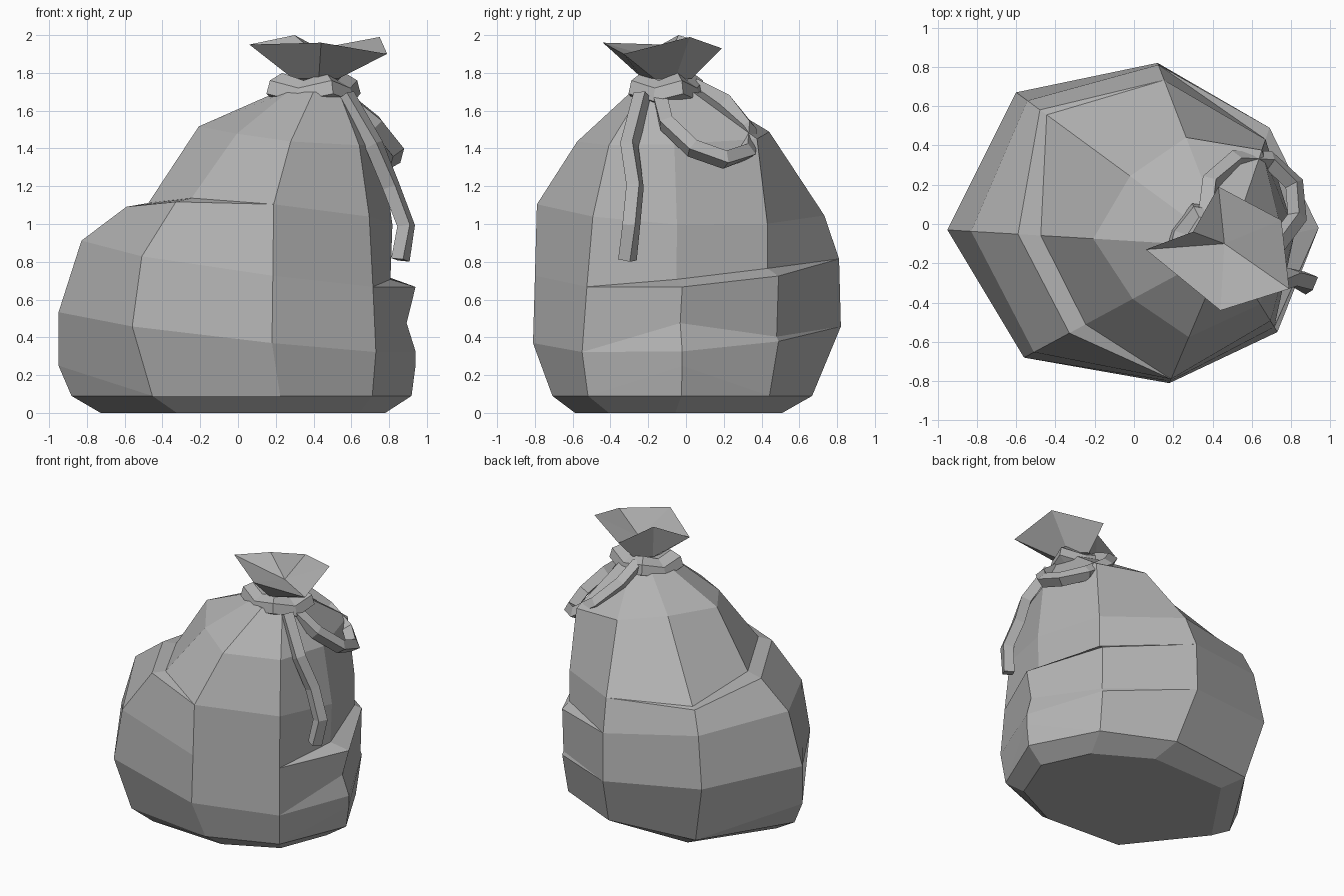
import bpy
import bmesh
import math
from mathutils import Vector

cube = bpy.data.objects.get("Cube")
if cube:
    bpy.data.objects.remove(cube, do_unlink=True)

grey = bpy.data.materials.new("bag grey")
grey.use_nodes = True
colour = (0.45, 0.45, 0.45, 1)
grey.diffuse_color = colour
grey.node_tree.nodes["Principled BSDF"].inputs["Base Color"].default_value = colour

neck_centre = Vector((.4, -.1, 0))


def polar(angle, radius, height=0):
    return Vector((radius * math.cos(angle), radius * math.sin(angle), height))


def add_mesh(name, bm):
    """Clean up a bmesh and link it as a flat shaded object."""
    bmesh.ops.remove_doubles(bm, verts=bm.verts[:], dist=0.001)
    bmesh.ops.recalc_face_normals(bm, faces=bm.faces[:])
    mesh = bpy.data.meshes.new(name)
    bm.to_mesh(mesh)
    bm.free()
    mesh.materials.append(grey)
    obj = bpy.data.objects.new(name, mesh)
    bpy.context.collection.objects.link(obj)


def loft(bm, rings):
    """Bridge matching rings of points with quads; return the vertex rings."""
    rows = [[bm.verts.new(p) for p in ring] for ring in rings]
    for low, high in zip(rows, rows[1:]):
        for i in range(len(low)):
            j = (i + 1) % len(low)
            bm.faces.new((low[i], low[j], high[j], high[i]))
    return rows


def add_loft(name, rings):
    """A lofted solid with both ends capped."""
    bm = bmesh.new()
    rows = loft(bm, rings)
    bm.faces.new(rows[0])
    bm.faces.new(rows[-1])
    add_mesh(name, bm)


def seam(index, x, y, pinch, crease, tuck, upper):
    """One vertical seam of the sack, from the ground up to the neck.
    The rings rise towards -x; pinch and tuck are the depths of the two folds."""
    shoulder = (.23 - .18 * abs(x), .09)
    belly = .43 - .11 * x + .05 * y
    lip = .79 - .13 * x + .05 * y
    ridge = 1.09 - .1 * max(x, 0) - .04 * y
    flat_lip = (.11 * abs(x), lip)
    profile = [
        (.32 + .14 * x + .1 * (1 - abs(x)), 0),
        shoulder,
        (0, .25) if abs(x) > .9 else shoulder,
        (0, belly),
        (pinch * .45, belly + pinch * .5),
        (0, lip) if pinch else flat_lip,
        (.08 + pinch, lip + .04) if pinch else flat_lip,
        (crease, ridge),
        (crease + tuck, ridge + tuck * .2),
        (upper, 1.47 - .05 * x + .03 * y),
        (1, 1.7),
    ]
    outer = Vector((x, y, 0))
    neck = neck_centre + polar(math.tau * index / 8, .19)
    return [outer.lerp(neck, inset) + Vector((0, 0, z)) for inset, z in profile]


# Sack: eight seams anticlockwise from +x, as (x, y, pinch, crease, tuck, upper)
seams = [
    (.94, -.02, .3, .35, 0, .52),
    (.69, .49, .05, .13, 0, .25),
    (.12, .82, 0, .12, 0, .52),
    (-.6, .67, 0, .14, .04, .67),
    (-.95, -.03, 0, .31, .1, .64),
    (-.56, -.68, 0, .28, .1, .67),
    (.18, -.81, 0, .04, 0, .45),
    (.73, -.55, 0, .18, 0, .45),
]
add_loft("sack", list(zip(*[seam(i, *values) for i, values in enumerate(seams)])))


# Gathered collar: an uneven octagonal band around the neck, flattened front to back
def collar_ring(radius, height):
    ring = []
    for i in range(8):
        wave = .02 * (-1) ** i
        point = polar(math.tau * (i + .5) / 8, radius + wave, height + wave)
        point.y *= .82
        ring.append(neck_centre + point)
    return ring


add_loft("collar", [collar_ring(.19, 1.64), collar_ring(.25, 1.67),
                    collar_ring(.23, 1.74), collar_ring(.16, 1.78)])

# Flared top: ragged rim rising from the neck, hollow in the middle
rim = [Vector(p) for p in ((.06, -.13, 1.95), (.44, -.44, 1.96), (.79, -.33, 1.9),
                           (.75, .02, 1.99), (.43, .19, 1.93), (.3, -.04, 2))]
throat = neck_centre + Vector((.02, 0, 1.77))
base = [throat + (p - throat).to_2d().normalized().to_3d() * .13 for p in rim]
bm = bmesh.new()
foot, edge = loft(bm, [base, rim])
bm.faces.new(foot)
hollow = bm.verts.new(throat + Vector((.04, 0, .09)))
for v, following in zip(edge, edge[1:] + edge[:1]):
    bm.faces.new((v, following, hollow))
add_mesh("flared_top", bm)


# Drawstrings: square cords swept along a path
def add_cord(name, points, half=.036):
    rings = []
    for i, p in enumerate(points):
        ahead = points[min(i + 1, len(points) - 1)]
        behind = points[max(i - 1, 0)]
        along = (ahead - behind).normalized()
        outward = (p - neck_centre).to_2d().to_3d()
        outward.z = .25
        side = along.cross(outward).normalized() * half
        up = side.cross(along).normalized() * half
        rings.append([p + side + up, p - side + up, p - side - up, p + side - up])
    add_loft(name, rings)


add_cord("hanging_string", [Vector(p) for p in (
    (.57, -.23, 1.68), (.72, -.3, 1.42), (.81, -.27, 1.2), (.89, -.29, .99), (.86, -.31, .81))])

# The loop is a circle seen from above that droops towards the back left
loop = []
for step in range(8):
    angle = math.radians(-100 + 42 * step)
    droop = math.cos(angle - math.radians(30))
    loop.append(Vector((.6, .1, 0)) + polar(angle, .24, 1.54 - .2 * droop))
add_cord("looped_string", loop)
